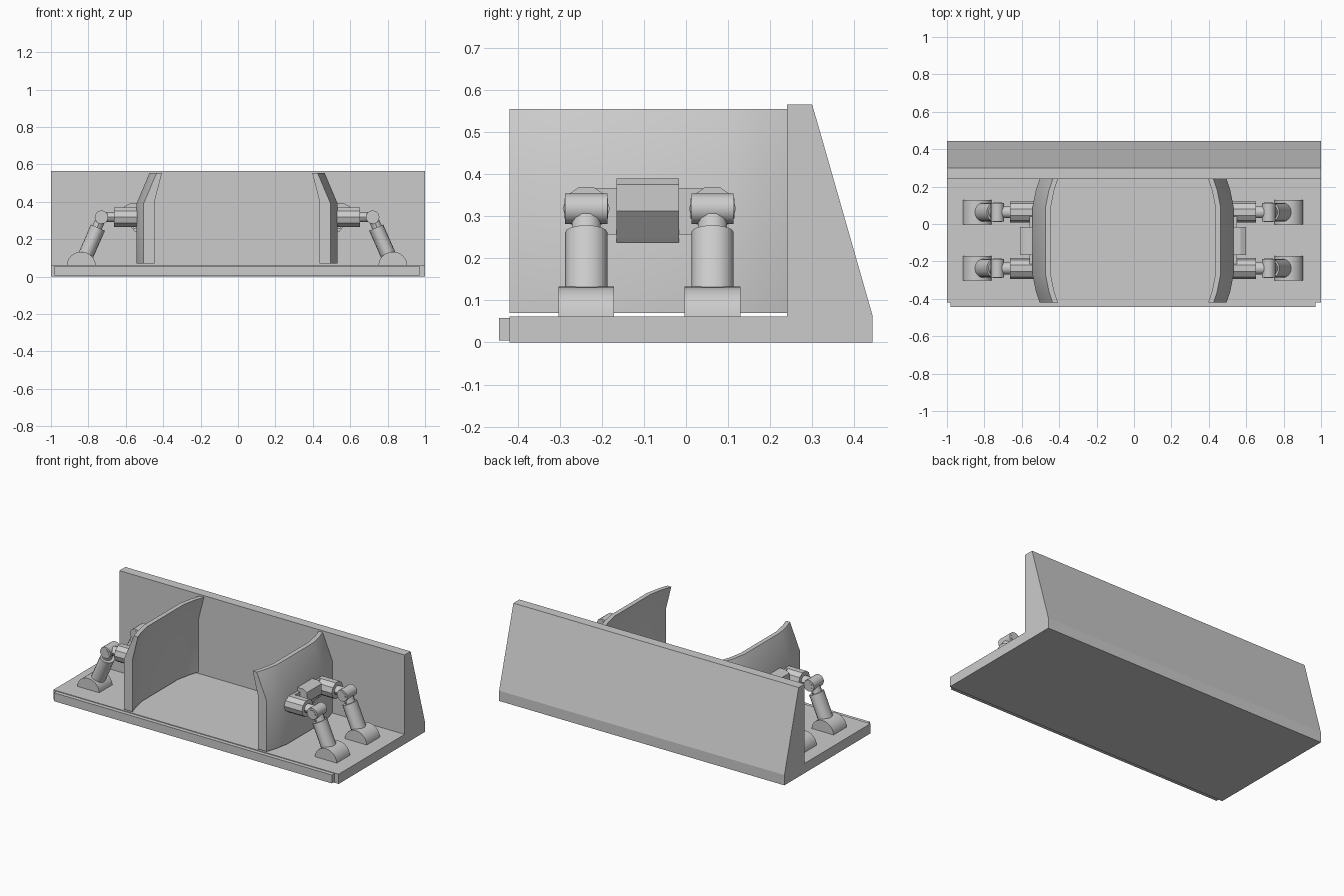
import bpy, bmesh, math
from mathutils import Vector, Matrix

if "Cube" in bpy.data.objects:
    bpy.data.objects.remove(bpy.data.objects["Cube"])

CX = -0.005  # symmetry plane of the side mechanisms


def make_object(name, bm, smooth=None):
    bmesh.ops.recalc_face_normals(bm, faces=bm.faces[:])
    me = bpy.data.meshes.new(name)
    bm.to_mesh(me)
    bm.free()
    ob = bpy.data.objects.new(name, me)
    bpy.context.collection.objects.link(ob)
    if smooth:
        bpy.ops.object.select_all(action='DESELECT')
        ob.select_set(True)
        bpy.context.view_layer.objects.active = ob
        bpy.ops.object.shade_smooth_by_angle(angle=math.radians(smooth))
    return ob


def loft(name, rings, smooth=None):
    """Skin closed rings of points, with end caps."""
    bm = bmesh.new()
    vs = [[bm.verts.new(p) for p in ring] for ring in rings]
    n = len(vs[0])
    for a, b in zip(vs, vs[1:]):
        for i in range(n):
            j = (i + 1) % n
            bm.faces.new((a[i], a[j], b[j], b[i]))
    bm.faces.new(vs[0])
    bm.faces.new(vs[-1])
    return make_object(name, bm, smooth)


def box(name, x0, x1, y0, y1, z0, z1):
    return loft(name, [[(x, y0, z0), (x, y1, z0), (x, y1, z1), (x, y0, z1)] for x in (x0, x1)])


def rod(name, a, b, rx, ry, sides, smooth=40):
    """Cylinder from a to b; ry is the radius along y for tilted rods."""
    a, b = Vector(a), Vector(b)
    axis = (b - a).normalized()
    u = Vector((0, 0, 1)) if abs(axis.y) > 0.9 else Vector((0, 1, 0))
    v = axis.cross(u)
    angles = [2 * math.pi * i / sides for i in range(sides)]
    return loft(name, [[p + u * ry * math.cos(t) + v * rx * math.sin(t) for t in angles]
                       for p in (a, b)], smooth)


# Floor with sloped back wall, one L profile
profile = [(-0.42, 0), (-0.42, 0.062), (0.24, 0.062), (0.24, 0.565),
           (0.30, 0.565), (0.443, 0.065), (0.443, 0)]
loft("base_and_back_wall", [[(x, y, z) for y, z in profile] for x in (-1, 1)])

# Front lip
box("front_lip", CX - 0.975, CX + 0.975, -0.445, -0.42, 0.005, 0.058)

for side, label in ((-1, "left"), (1, "right")):
    def X(d):
        return CX + side * d

    # Bowed panel: xz section swept along y, pushed outward in the middle
    section = [(0.441, 0.07), (0.441, 0.40), (0.402, 0.555),
               (0.43, 0.555), (0.50, 0.39), (0.50, 0.07)]
    bow = [(-0.42, 0), (-0.36, 0.02), (-0.27, 0.038), (0.09, 0.038), (0.18, 0.02), (0.24, 0)]
    loft(f"{label}_panel", [[(X(d + o), y, z) for d, z in section] for y, o in bow], 25)

    # Mounting plate and central hub behind the panel
    box(f"{label}_mount_plate", X(0.51), X(0.555), -0.215, 0.04, 0.257, 0.367)
    hub = [(0.51, 0.238), (0.545, 0.238), (0.555, 0.25), (0.604, 0.312),
           (0.604, 0.375), (0.575, 0.39), (0.51, 0.39)]
    loft(f"{label}_hub", [[(X(d), y, z) for d, z in hub] for y in (-0.165, -0.017)])

    for yc, pos in ((-0.237, "front"), (0.063, "rear")):
        tag = f"{label}_{pos}"
        # Arm sticking out of the panel, with thin neck
        rod(f"{tag}_arm", (X(0.51), yc, 0.318), (X(0.658), yc, 0.318), 0.054, 0.056, 10, 20)
        rod(f"{tag}_arm_neck", (X(0.65), yc, 0.318), (X(0.72), yc, 0.318), 0.028, 0.032, 10)
        # Elbow: cross cylinder with a small pin cap
        rod(f"{tag}_elbow", (X(0.725), yc - 0.05, 0.318), (X(0.725), yc + 0.05, 0.318),
            0.036, 0.036, 16)
        rod(f"{tag}_elbow_pin", (X(0.725), yc - 0.052, 0.318), (X(0.725), yc + 0.052, 0.318),
            0.024, 0.024, 12)
        # Slanted leg with neck
        rod(f"{tag}_leg_neck", (X(0.725), yc, 0.318), (X(0.76), yc, 0.235), 0.028, 0.034, 10)
        rod(f"{tag}_leg", (X(0.744), yc, 0.262), (X(0.826), yc, 0.075), 0.041, 0.05, 16)
        # Half-round foot
        arc = [(0.833 + 0.077 * math.cos(t * math.pi / 12), 0.06 + 0.073 * math.sin(t * math.pi / 12))
               for t in range(13)]
        loft(f"{tag}_foot", [[(X(d), y, z) for d, z in arc] for y in (yc - 0.066, yc + 0.066)], 30)
